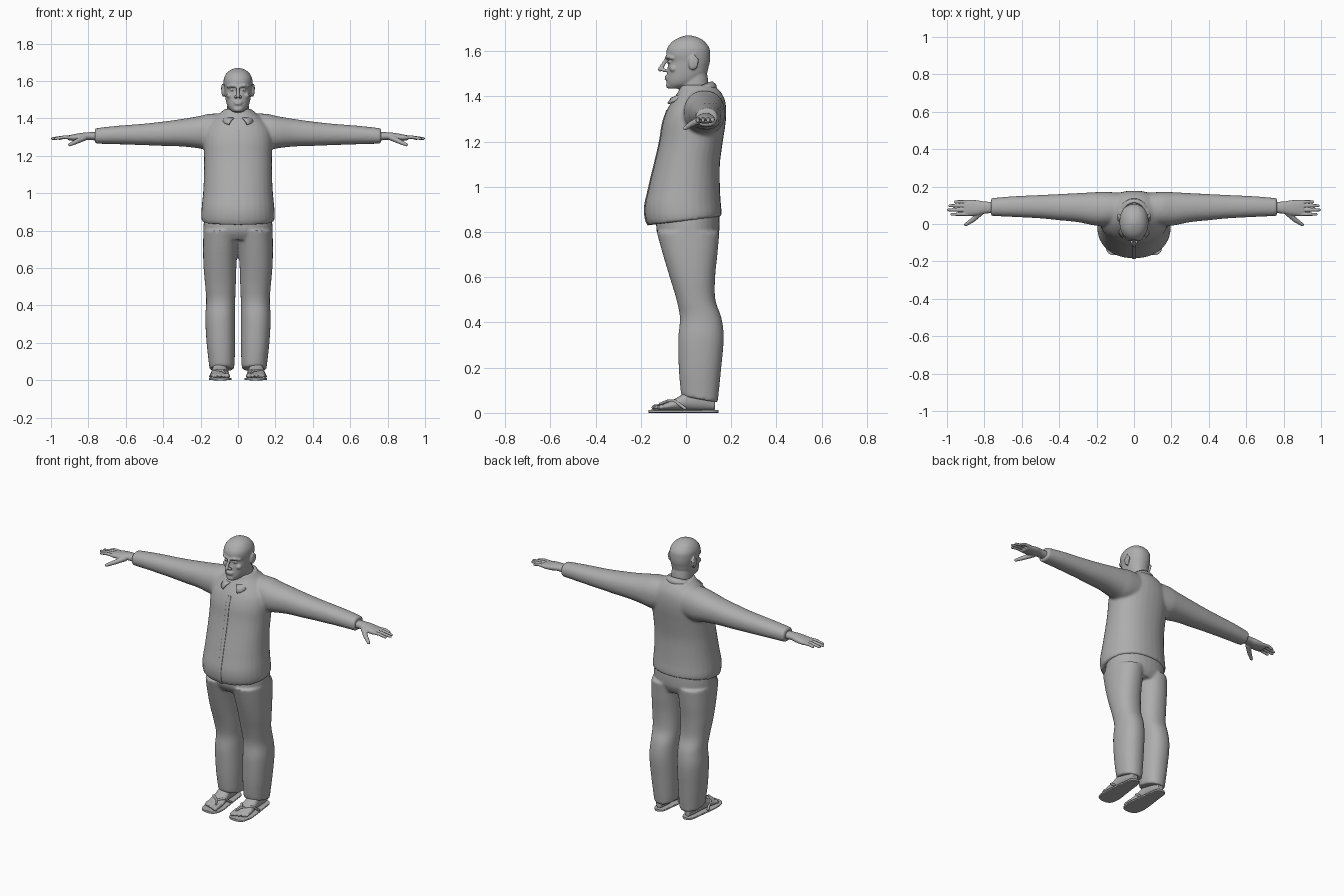
import bpy, bmesh, math
from mathutils import Matrix, Vector

cube = bpy.data.objects.get("Cube")
if cube:
    bpy.data.objects.remove(cube)

grey = bpy.data.materials.new("plain_grey")
grey.use_nodes = True
GREY = (0.42, 0.42, 0.42, 1)
grey.diffuse_color = GREY
grey.node_tree.nodes["Principled BSDF"].inputs["Base Color"].default_value = GREY

AXES = {"x": lambda t, u, v: (t, u, v),
        "y": lambda t, u, v: (u, t, v),
        "z": lambda t, u, v: (u, v, t)}


def spline(rings, steps=4):
    """Smoothly interpolate rows of numbers."""
    pts = [rings[0]] + list(rings) + [rings[-1]]
    out = []
    for a, b, c, d in zip(pts, pts[1:], pts[2:], pts[3:]):
        for k in range(steps):
            t = k / steps
            out.append([q + 0.5 * t * (r - p + t * (2*p - 5*q + 4*r - s + t * (3*(q - r) + s - p)))
                        for p, q, r, s in zip(a, b, c, d)])
    return out + [list(rings[-1])]


def loft(bm, rings, axis="z", power=2.2, n=32, tilt=None):
    """Skin rings of (position, u low, u high, v low, v high)."""
    rows = []
    for t, u0, u1, v0, v1 in spline(rings):
        row = []
        for i in range(n):
            a = math.tau * i / n
            c, s = math.cos(a), math.sin(a)
            u = (u0 + u1) / 2 + (u1 - u0) / 2 * math.copysign(abs(c) ** (2 / power), c)
            v = (v0 + v1) / 2 + (v1 - v0) / 2 * math.copysign(abs(s) ** (2 / power), s)
            co = Vector(AXES[axis](t, u, v))
            if tilt:
                co.z += tilt(co)
            row.append(bm.verts.new(co))
        rows.append(row)
    for r, q in zip(rows, rows[1:]):
        for i in range(n):
            bm.faces.new((r[i], r[(i + 1) % n], q[(i + 1) % n], q[i]))
    bm.faces.new(rows[0])
    bm.faces.new(rows[-1])


def ball(bm, centre, radii):
    bmesh.ops.create_uvsphere(bm, u_segments=16, v_segments=10, radius=1,
                              matrix=Matrix.Translation(centre) @ Matrix.Diagonal((*radii, 1)))


def limb(bm, points, radii):
    """Chain of rounded tapered rods."""
    points = [Vector(p) for p in points]
    for p, r in zip(points, radii):
        ball(bm, p, (r, r, r))
    for p, q, r, s in zip(points, points[1:], radii, radii[1:]):
        d = q - p
        m = Matrix.Translation((p + q) / 2) @ d.to_track_quat("Z", "Y").to_matrix().to_4x4()
        bmesh.ops.create_cone(bm, cap_ends=True, segments=16, radius1=r, radius2=s,
                              depth=d.length, matrix=m)


def mirror(bm):
    dup = bmesh.ops.duplicate(bm, geom=bm.verts[:] + bm.edges[:] + bm.faces[:])["geom"]
    for v in dup:
        if isinstance(v, bmesh.types.BMVert):
            v.co.x *= -1


def finish(bm, name, voxel=0, smooth=3):
    bmesh.ops.recalc_face_normals(bm, faces=bm.faces)
    mesh = bpy.data.meshes.new(name)
    bm.to_mesh(mesh)
    bm.free()
    mesh.materials.append(grey)
    ob = bpy.data.objects.new(name, mesh)
    bpy.context.collection.objects.link(ob)
    bpy.ops.object.select_all(action="DESELECT")
    ob.select_set(True)
    bpy.context.view_layer.objects.active = ob
    bpy.ops.object.shade_smooth_by_angle(angle=math.radians(45))
    if voxel:
        rm = ob.modifiers.new("blend", "REMESH")
        rm.mode = "VOXEL"
        rm.voxel_size = voxel
        rm.use_smooth_shade = True
        sm = ob.modifiers.new("soften", "SMOOTH")
        sm.factor = 0.5
        sm.iterations = smooth
    return ob


def sym(rows):
    """Rows of (z, half width, front, back) to full rings."""
    return [(z, -w, w, f, b) for z, w, f, b in rows]


# Shirt: sleeves mirrored, torso with a hem that dips at the front
bm = bmesh.new()
loft(bm, [(.05, 0, .165, 1.24, 1.425), (.15, -.01, .172, 1.23, 1.425), (.21, -.008, .17, 1.24, 1.412),
          (.3, .01, .165, 1.25, 1.397), (.4, .02, .16, 1.253, 1.383), (.5, .03, .155, 1.257, 1.372),
          (.65, .038, .148, 1.262, 1.36), (.765, .043, .138, 1.265, 1.347)], "x")
mirror(bm)
torso = [(.85, .193, -.168, .157), (.88, .197, -.18, .157), (.93, .194, -.182, .153),
         (1.0, .187, -.165, .15), (1.1, .182, -.14, .15), (1.2, .182, -.117, .163),
         (1.28, .185, -.104, .175), (1.34, .175, -.084, .178), (1.39, .14, -.055, .17),
         (1.43, .095, -.03, .145), (1.45, .07, -.03, .115)]


def hem_tilt(co):
    return .12 * co.y * max(0, 1 - (co.z - .85) / .2)


loft(bm, sym(torso), tilt=hem_tilt)
finish(bm, "shirt", .008, 5)

# Front placket
bm = bmesh.new()
loft(bm, [(z, -.012, .012, f - .003, f + .012) for z, w, f, b in torso[:8]],
     power=5, n=16, tilt=hem_tilt)
finish(bm, "shirt_placket")

# Folded collar with two points
bm = bmesh.new()
rows = []
for i in range(37):
    a = math.radians(16 + 328 * i / 36)
    s, c = math.sin(a), math.cos(a)
    f = max(0, c) ** 4
    top = Vector((.066 * s, .036 - .078 * c, 1.433 - .032 * c))
    low = Vector(((.09 + .10 * f) * s, .04 - (.095 + .035 * f) * c, 1.405 - .02 * c - .022 * f))
    mid = (top + low) / 2 + Vector((.006 * s, -.006 * c, .006))
    rows.append([bm.verts.new(p) for p in (top, mid, low)])
for r, q in zip(rows, rows[1:]):
    for k in range(2):
        bm.faces.new((r[k], q[k], q[k + 1], r[k + 1]))
collar = finish(bm, "shirt_collar")
thick = collar.modifiers.new("cloth", "SOLIDIFY")
thick.thickness = .007
thick.offset = 0

# Trousers: legs mirrored and blended into the hips
bm = bmesh.new()
loft(bm, [(.06, .022, .152, -.02, .14), (.1, .018, .157, -.025, .145), (.2, .015, .168, -.032, .156),
          (.33, .015, .175, -.034, .167), (.42, .015, .17, -.027, .157), (.5, .012, .175, -.042, .13),
          (.6, .009, .184, -.072, .129), (.7, .002, .187, -.102, .139), (.8, -.01, .185, -.13, .148)],
     tilt=lambda co: .18 * (.06 - co.y) * max(0, 1 - (co.z - .06) / .12))
mirror(bm)
loft(bm, sym([(.75, .16, -.1, .125), (.8, .184, -.13, .147), (.88, .18, -.13, .148)]))
finish(bm, "trousers", .008, 4)

# Head and neck with the features of the face
bm = bmesh.new()
for x in (.001,):
    ball(bm, (.078, .03, 1.548), (.011, .02, .033))
    limb(bm, [(.081, .045, 1.53), (.084, .05, 1.56), (.083, .035, 1.58)], (.005, .007, .005))
    limb(bm, [(.012, -.085, 1.573), (.034, -.079, 1.576), (.054, -.06, 1.57)], (.008, .009, .008))
    ball(bm, (.03, -.072, 1.553), (.013, .010, .007))
    ball(bm, (.044, -.055, 1.522), (.018, .018, .015))
    ball(bm, (.012, -.096, 1.515), (.009, .012, .008))
mirror(bm)
limb(bm, [(0, -.084, 1.57), (0, -.1, 1.542), (0, -.115, 1.519)], (.008, .009, .010))
for z, w in ((1.487, .026), (1.477, .022)):
    ball(bm, (0, -.084, z), (w, .011, .005))
ball(bm, (0, -.073, 1.449), (.026, .016, .015))
loft(bm, sym([(1.434, .025, -.078, -.02), (1.45, .046, -.084, .04), (1.47, .058, -.086, .07),
              (1.5, .066, -.084, .092), (1.53, .07, -.081, .1), (1.555, .073, -.078, .106),
              (1.585, .077, -.087, .107), (1.615, .075, -.082, .103), (1.643, .06, -.06, .082),
              (1.66, .038, -.03, .055), (1.669, .012, -.002, .025)]))
loft(bm, sym([(1.335, .02, -.088, 0), (1.38, .042, -.06, .08), (1.42, .057, -.03, .097),
              (1.46, .058, -.025, .099), (1.52, .055, -.02, .09)]))
finish(bm, "head", .0045, 3)

# Hands with four fingers and a thumb
bm = bmesh.new()
loft(bm, [(.74, .06, .118, 1.28, 1.327), (.8, .055, .12, 1.285, 1.326), (.84, .046, .127, 1.281, 1.322),
          (.88, .043, .128, 1.28, 1.315), (.908, .045, .126, 1.284, 1.309)], "x")
for y, tip in ((.052, .975), (.075, .992), (.098, .985), (.119, .955)):
    limb(bm, [(.89, y, 1.298), (.93, y, 1.3), (tip, y, 1.292)], (.0095, .0092, .0078))
limb(bm, [(.82, .06, 1.297), (.862, .022, 1.277), (.9, -.004, 1.259)], (.016, .013, .009))
mirror(bm)
finish(bm, "hands", .0035, 2)

# Feet with toes
bm = bmesh.new()
loft(bm, [(-.12, .05, .145, .012, .034), (-.08, .046, .146, .012, .048), (-.03, .054, .14, .012, .073),
          (.02, .06, .135, .012, .105), (.08, .065, .13, .012, .11), (.128, .078, .118, .014, .07)], "y")
for i in range(5):
    r = .0125 if i == 0 else .0095 - .0005 * i
    x = .058 + .0205 * i
    y = -.14 + .004 * i * i / 2
    limb(bm, [(x, -.1, .03), (x, y, .024)], (r, r))
mirror(bm)
finish(bm, "feet", .004, 2)

# Sandal soles and straps
bm = bmesh.new()
loft(bm, [(-.166, .07, .115, 0, .013), (-.152, .046, .142, 0, .014), (-.1, .034, .156, 0, .014),
          (-.03, .042, .152, 0, .014), (.06, .054, .14, 0, .014), (.12, .062, .132, 0, .014),
          (.143, .082, .112, 0, .013)], "y", power=5)
for side, mid in ((.05, .06), (.147, .132)):
    limb(bm, [(.07, -.115, .04), (.085, -.085, .052), (mid, -.05, .053), (side, -.005, .02)],
         (.005, .006, .007, .007))
mirror(bm)
finish(bm, "sandals")
